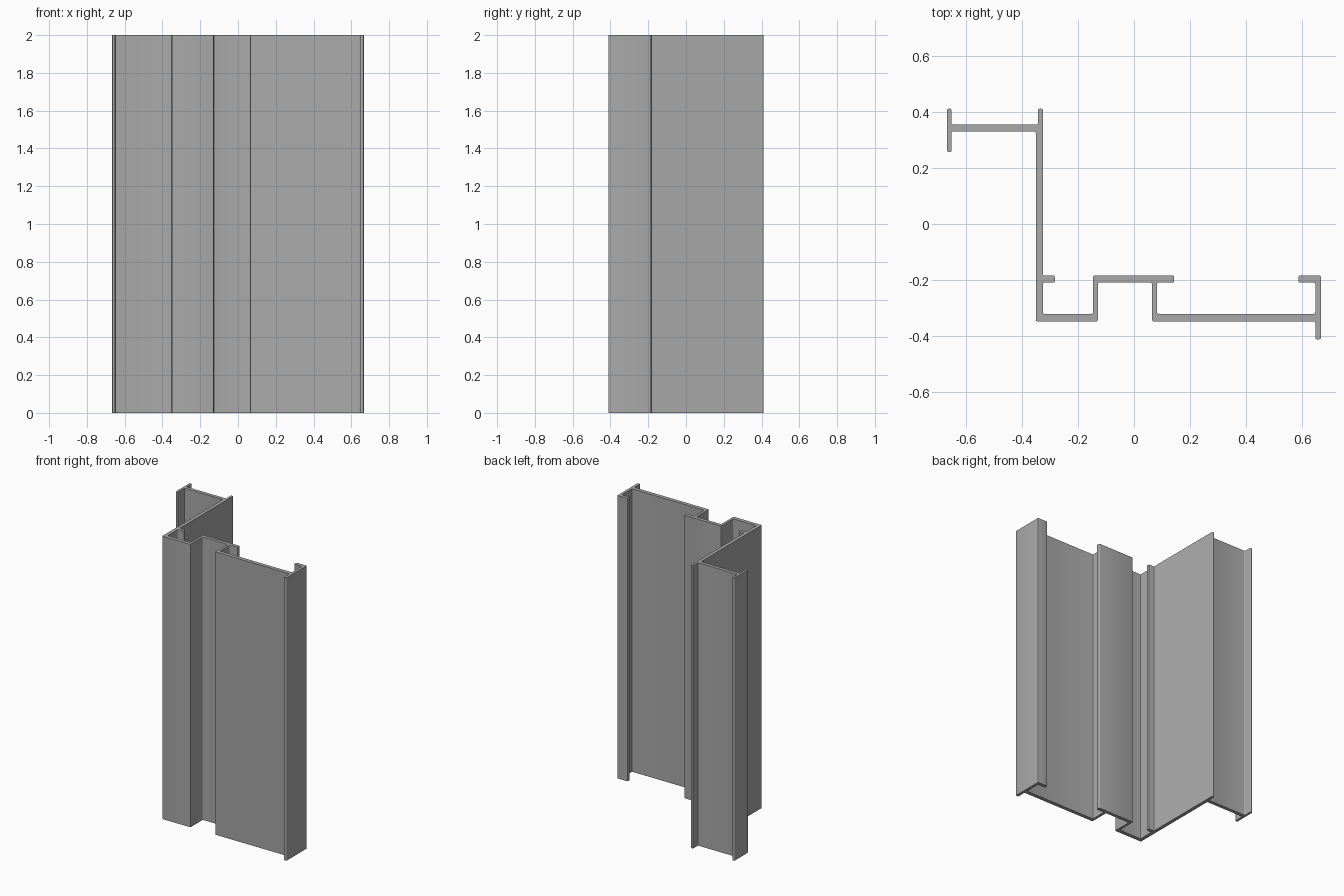
import bpy, bmesh
from math import radians
from mathutils import Vector

if "Cube" in bpy.data.objects:
    bpy.data.objects.remove(bpy.data.objects["Cube"])

HEIGHT = 2.0
RADIUS = 0.006
GROOVE = 0.006
FACE = -.347          # level of the outer face, whose corners stay crisp

# Outline, counter-clockwise: each leg runs across to x, then along to y
legs = [(-.65, .33), (-.35, FACE), (-.129, -.209), (.064, FACE),
        (.646, -.411), (.666, -.184), (.586, -.209), (.646, -.32),
        (.082, -.209), (.143, -.184), (-.146, -.32), (-.325, -.209),
        (-.282, -.184), (-.325, .411), (-.342, .355), (-.65, .411),
        (-.666, .257)]
# Small V grooves: position and the level of the wall they are cut in
grooves = [(-.03, -.209), (.24, -.32), (.49, -.32), (-.56, .355), (-.425, .355)]


def corner_points(legs):
    points, y = [], legs[-1][1]
    for x, next_y in legs:
        points += [Vector((x, y)), Vector((x, next_y))]
        y = next_y
    return points


def rounded(prev, corner, after, steps=3):
    """Replace one corner with a small curve."""
    if corner.y == FACE:
        return [corner]
    a = corner + (prev - corner).normalized() * RADIUS
    b = corner + (after - corner).normalized() * RADIUS
    result = []
    for i in range(steps + 1):
        t = i / steps
        result.append(a * (1 - t) ** 2 + corner * 2 * t * (1 - t) + b * t * t)
    return result


def groove_points(start, end):
    """V notches along one straight wall, cut towards the metal."""
    if start.y != end.y:
        return []
    way = 1 if end.x > start.x else -1
    low, high = sorted((start.x, end.x))
    found = sorted((x for x, y in grooves if y == start.y and low < x < high),
                   reverse=way < 0)
    return [Vector((x + way * side * GROOVE, start.y + way * depth))
            for x in found for side, depth in ((-1, 0), (0, GROOVE), (1, 0))]


corners = corner_points(legs)
outline = []
for i, corner in enumerate(corners):
    after = corners[(i + 1) % len(corners)]
    outline += rounded(corners[i - 1], corner, after)
    outline += groove_points(corner, after)

# Extrude the outline into the full-height profile
bm = bmesh.new()
base = bm.faces.new([bm.verts.new((p.x, p.y, 0)) for p in outline])
top = bmesh.ops.extrude_face_region(bm, geom=[base], use_keep_orig=True)["geom"]
bmesh.ops.translate(bm, vec=(0, 0, HEIGHT),
                    verts=[g for g in top if isinstance(g, bmesh.types.BMVert)])
bmesh.ops.recalc_face_normals(bm, faces=bm.faces)
mesh = bpy.data.meshes.new("extruded_profile")
bm.to_mesh(mesh)
bm.free()

# Plain aluminium grey
grey = bpy.data.materials.new("aluminium_grey")
grey.use_nodes = True
colour = (.4, .4, .4, 1)
grey.diffuse_color = colour
grey.node_tree.nodes["Principled BSDF"].inputs["Base Color"].default_value = colour
mesh.materials.append(grey)

profile = bpy.data.objects.new("extruded_profile", mesh)
bpy.context.collection.objects.link(profile)
bpy.ops.object.select_all(action="DESELECT")
profile.select_set(True)
bpy.context.view_layer.objects.active = profile
bpy.ops.object.shade_smooth_by_angle(angle=radians(35))
